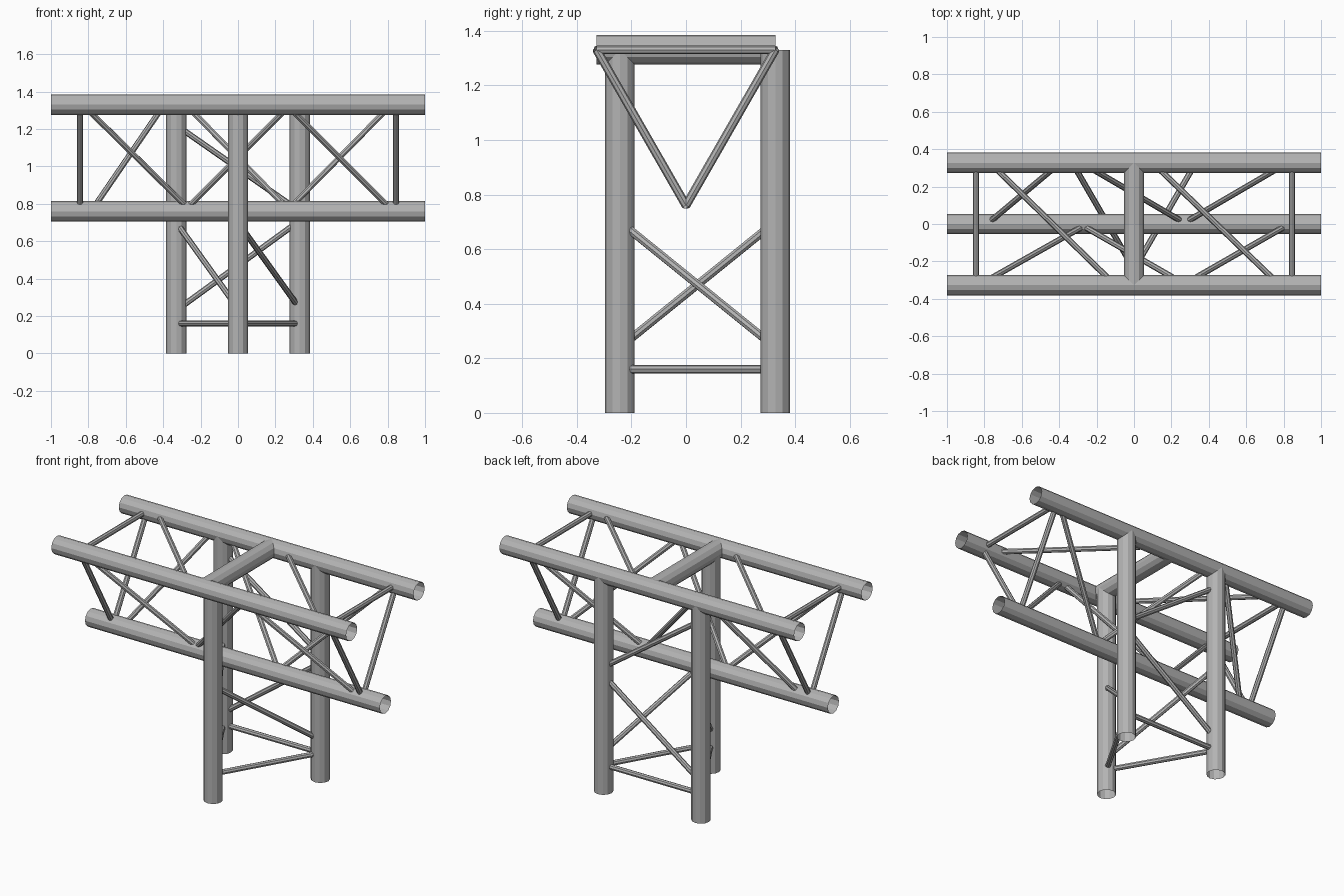
import bpy
import bmesh
from mathutils import Vector

# Remove the default cube
cube = bpy.data.objects.get("Cube")
if cube:
    bpy.data.objects.remove(cube, do_unlink=True)

# Single bare metal colour
metal = bpy.data.materials.new("grey_metal")
metal.use_nodes = True
grey = (0.45, 0.45, 0.45, 1)
metal.diffuse_color = grey
metal.node_tree.nodes["Principled BSDF"].inputs["Base Color"].default_value = grey

CHORD_R, BRACE_R = 0.054, 0.016
HALF, TOP_Z, LOW_Z = 0.327, 1.33, 0.76
LEG_X, FRONT_Y = 0.33, -0.242


def tube(name, start, end, radius=BRACE_R, sides=8):
    """Open-ended tube between two points."""
    start, end = Vector(start), Vector(end)
    axis = end - start
    bm = bmesh.new()
    bmesh.ops.create_cone(bm, cap_ends=False, segments=sides,
                          radius1=radius, radius2=radius, depth=axis.length)
    mesh = bpy.data.meshes.new(name)
    bm.to_mesh(mesh)
    bm.free()
    mesh.materials.append(metal)
    obj = bpy.data.objects.new(name, mesh)
    obj.rotation_mode = 'QUATERNION'
    obj.rotation_quaternion = axis.to_track_quat('Z', 'Y')
    obj.location = (start + end) / 2
    bpy.context.collection.objects.link(obj)
    return obj


def pipe(name, start, end):
    return tube(name, start, end, CHORD_R, 12)


# Three long chords of the beam and the cross tube
for name, y, z in (("front_chord", -HALF, TOP_Z), ("back_chord", HALF, TOP_Z),
                   ("lower_chord", 0, LOW_Z)):
    pipe(name, (-1, y, z), (1, y, z))
pipe("cross_tube", (0, -HALF, TOP_Z), (0, HALF, TOP_Z))

# Three legs
feet = {"front": (0, FRONT_Y), "left": (LEG_X, HALF), "right": (-LEG_X, HALF)}
for name, (x, y) in feet.items():
    pipe(name + "_leg", (x, y, 0), (x, y, TOP_Z))

# Triangular end frames of the beam
for side, x in (("left", 0.845), ("right", -0.845)):
    tube(side + "_end_top_brace", (x, -HALF, TOP_Z), (x, HALF, TOP_Z))
    for face, y in (("front", -HALF), ("back", HALF)):
        tube(f"{side}_end_{face}_brace", (x, y, TOP_Z), (x, 0, LOW_Z))

# Zigzag braces on the sloping faces: (upper x, lower x)
zigzags = {
    "front": (-HALF, ((-0.83, -0.25), (0.28, -0.29), (0.26, 0.83))),
    "back": (HALF, ((-0.395, -0.785), (-0.28, 0.28), (0.82, 0.26))),
}
for face, (y, spans) in zigzags.items():
    for upper, lower in spans:
        tube(face + "_diagonal", (upper, y, TOP_Z), (lower, 0, LOW_Z))

# Diagonals in the top plane: (back x, front x)
for back, front in ((-0.77, -0.10), (0.10, 0.78)):
    tube("top_diagonal", (back, HALF, TOP_Z), (front, -HALF, TOP_Z))

# Braces between the legs: (from, to, start height, end height)
links = (
    ("front", "left", 0.16, 0.16), ("front", "right", 0.16, 0.16),
    ("left", "right", 0.16, 0.16), ("front", "left", 0.70, 0.24),
    ("front", "right", 0.24, 0.70), ("left", "right", 0.71, 0.23),
    ("left", "right", 0.76, 1.22),
)
for a, b, za, zb in links:
    tube(f"{a}_to_{b}_leg_brace", (*feet[a], za), (*feet[b], zb))
